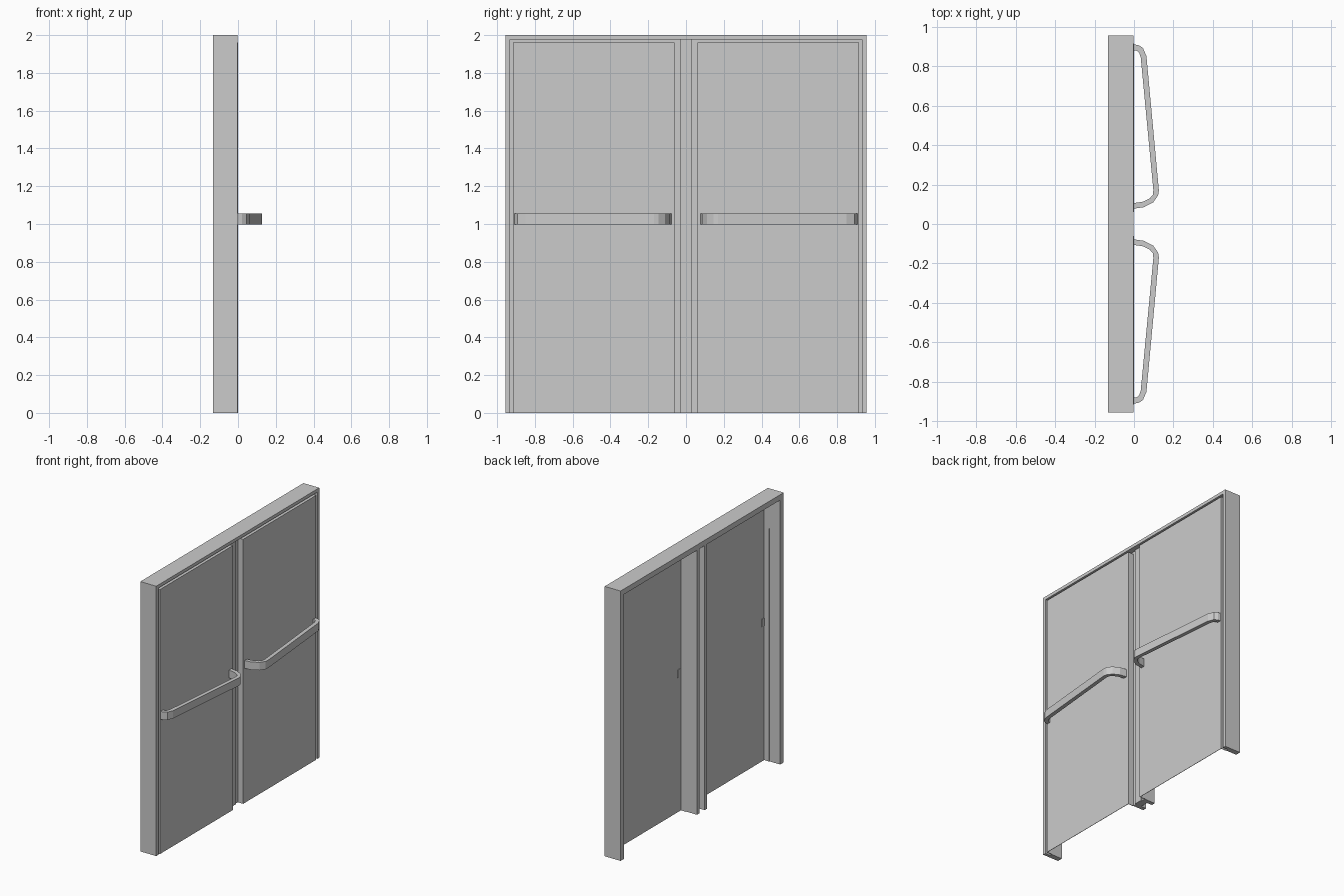
import bpy, bmesh

if "Cube" in bpy.data.objects:
    bpy.data.objects.remove(bpy.data.objects["Cube"])

BACK, LEAF = -0.132, -0.044   # rear of frame, rear of door leaf rim


def finish(name, bm):
    bmesh.ops.recalc_face_normals(bm, faces=bm.faces)
    mesh = bpy.data.meshes.new(name)
    bm.to_mesh(mesh)
    bm.free()
    ob = bpy.data.objects.new(name, mesh)
    bpy.context.collection.objects.link(ob)
    return ob


def sweep(name, rings):
    """Join matching closed rings of points into a capped solid."""
    bm = bmesh.new()
    loops = [[bm.verts.new(p) for p in ring] for ring in rings]
    n = len(loops[0])
    for a, b in zip(loops, loops[1:]):
        for i in range(n):
            j = (i + 1) % n
            bm.faces.new((a[i], a[j], b[j], b[i]))
    bm.faces.new(loops[0])
    bm.faces.new(loops[-1])
    return finish(name, bm)


def prism(name, profile, z0, z1):
    return sweep(name, [[(x, y, z) for x, y in profile] for z in (z0, z1)])


# Outer frame: stepped profile (inset from outside, x) mitred round jambs and head
W, H = 0.955, 2.0
profile = [(0, BACK), (0, -0.002), (0.024, -0.002), (0.024, LEAF),
           (0.04, LEAF), (0.04, BACK)]
sweep("door_frame", [
    [(x, -(W - d), 0) for d, x in profile],
    [(x, -(W - d), H - d) for d, x in profile],
    [(x, W - d, H - d) for d, x in profile],
    [(x, W - d, 0) for d, x in profile]])

# Centre mullion with a raised front strip and a groove at the rear
half = [(LEAF + 0.008, 0.03), (LEAF, 0.03), (LEAF, 0.06),
        (BACK, 0.06), (BACK, 0.03), (-0.09, 0.03)]
prism("centre_mullion", half + [(x, -y) for x, y in reversed(half)], 0, 1.976)

# Bar outline seen from above
outer = [(-0.006, 0.077), (0.05, 0.085), (0.098, 0.11), (0.122, 0.145),
         (0.126, 0.17), (0.063, 0.85), (0.045, 0.892), (0.022, 0.906),
         (-0.006, 0.91)]
inner = [(-0.006, 0.105), (0.045, 0.113), (0.08, 0.13), (0.095, 0.148),
         (0.098, 0.172), (0.034, 0.845), (0.026, 0.868), (0.015, 0.877),
         (-0.006, 0.88)]

for side, s in (("left", -1), ("right", 1)):
    # Door leaf: shallow pan, open at the rear
    bm = bmesh.new()
    bmesh.ops.create_cube(bm, size=1)
    for v in bm.verts:
        v.co.x = 0 if v.co.x > 0 else LEAF
        v.co.y = s * (0.915 if v.co.y > 0 else 0.06)
        v.co.z = 1.96 if v.co.z > 0 else 0
    bmesh.ops.recalc_face_normals(bm, faces=bm.faces)
    rear = [f for f in bm.faces
            if all(v.co.x < LEAF / 2 for v in f.verts)
            or all(v.co.z < 0.1 for v in f.verts)]
    bmesh.ops.delete(bm, geom=rear, context='FACES')
    door = finish(side + "_door_leaf", bm)
    # Open pans need a fixed outward direction before thickening
    front = max(door.data.polygons, key=lambda p: p.area)
    if front.normal.x < 0:
        door.data.flip_normals()
    mod = door.modifiers.new("sheet", 'SOLIDIFY')
    mod.thickness = 0.004
    mod.offset = -1

    # Push bar
    prism(side + "_push_bar",
          [(x, s * y) for x, y in outer + inner[::-1]], 0.997, 1.055)
